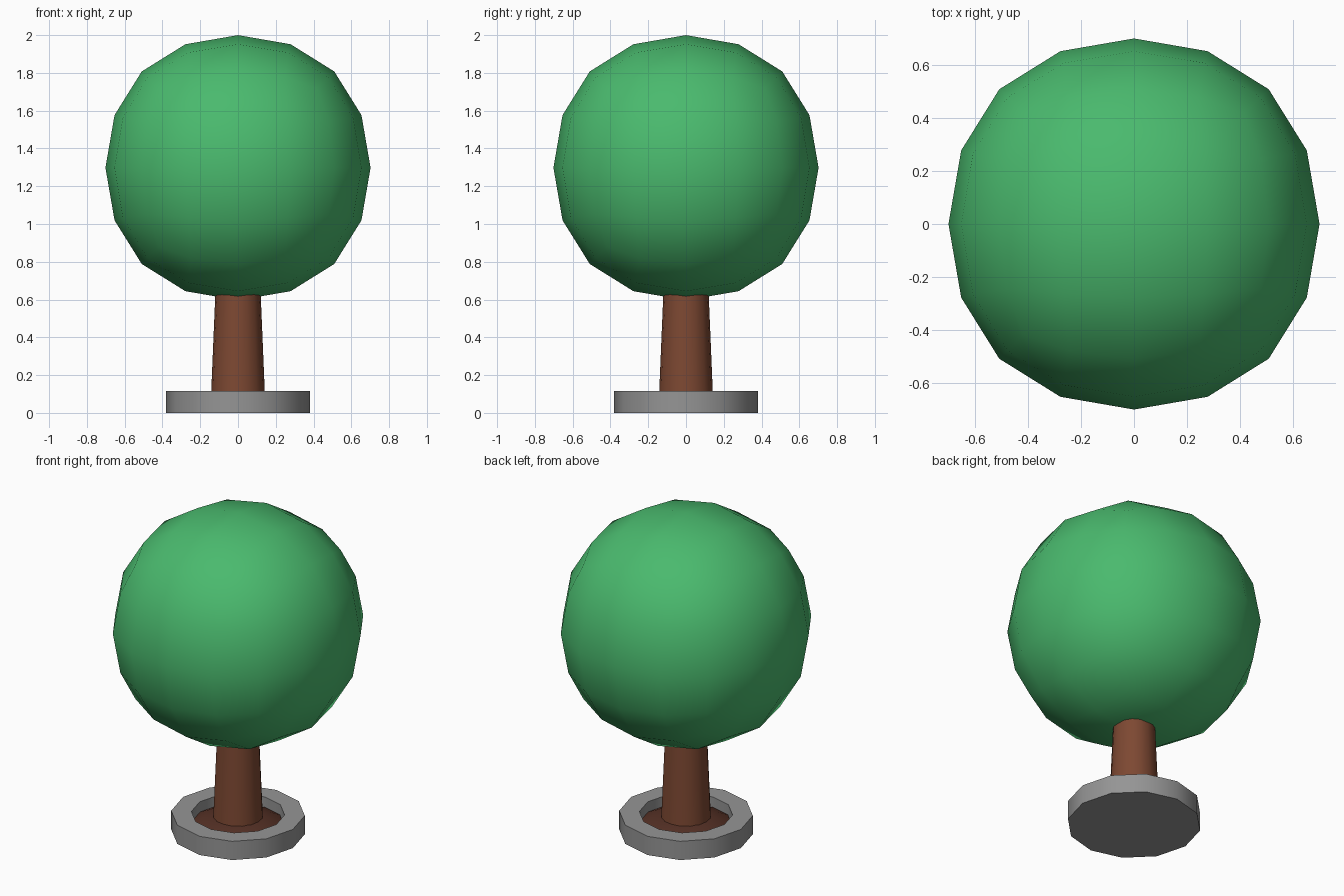
import bpy, math

if "Cube" in bpy.data.objects:
    bpy.data.objects.remove(bpy.data.objects["Cube"])


def material(name, rgb):
    m = bpy.data.materials.new(name)
    m.diffuse_color = (*rgb, 1)
    m.use_nodes = True
    m.node_tree.nodes["Principled BSDF"].inputs["Base Color"].default_value = m.diffuse_color
    return m


GREEN = material("leaf green", (0.068, 0.49, 0.155))
BROWN = material("bark brown", (0.205, 0.065, 0.032))
SOIL = material("dark soil", (0.088, 0.029, 0.018))
GREY = material("stone grey", (0.30, 0.30, 0.30))


def lathe(name, profile, sides, mat, angle=40):
    """Revolve a profile of (radius, z) points around z and cap both ends."""
    verts, faces = [], []
    for r, z in profile:
        for i in range(sides):
            a = 2 * math.pi * i / sides
            verts.append((r * math.cos(a), r * math.sin(a), z))
    for k in range(len(profile) - 1):
        for i in range(sides):
            j = (i + 1) % sides
            b, t = k * sides, (k + 1) * sides
            faces.append((b + i, b + j, t + j, t + i))
    faces.append(tuple(reversed(range(sides))))
    top = (len(profile) - 1) * sides
    faces.append(tuple(range(top, top + sides)))
    me = bpy.data.meshes.new(name)
    me.from_pydata(verts, [], faces)
    me.materials.append(mat)
    ob = bpy.data.objects.new(name, me)
    bpy.context.collection.objects.link(ob)
    bpy.ops.object.select_all(action='DESELECT')
    ob.select_set(True)
    bpy.context.view_layer.objects.active = ob
    bpy.ops.object.shade_smooth_by_angle(angle=math.radians(angle))
    return ob


# Stone planter ring with a closed bottom and a recessed floor
lathe("planter_ring", [(0.38, 0), (0.38, 0.117), (0.265, 0.117), (0.265, 0.04)], 12, GREY)

# Soil mound rising towards the trunk
lathe("soil", [(0.262, 0.042), (0.262, 0.055), (0.20, 0.085), (0.13, 0.105)], 12, SOIL)

# Tapered trunk
lathe("trunk", [(0.144, 0.06), (0.118, 0.68)], 16, BROWN)

# Leafy crown: a rounded cube, two subdivision levels
bpy.ops.mesh.primitive_cube_add(size=1.672, location=(0, 0, 1.298))
crown = bpy.context.object
crown.name = "crown"
crown.data.materials.append(GREEN)
mod = crown.modifiers.new("round", 'SUBSURF')
mod.levels = mod.render_levels = 2
bpy.ops.object.modifier_apply(modifier=mod.name)
bpy.ops.object.shade_smooth()
